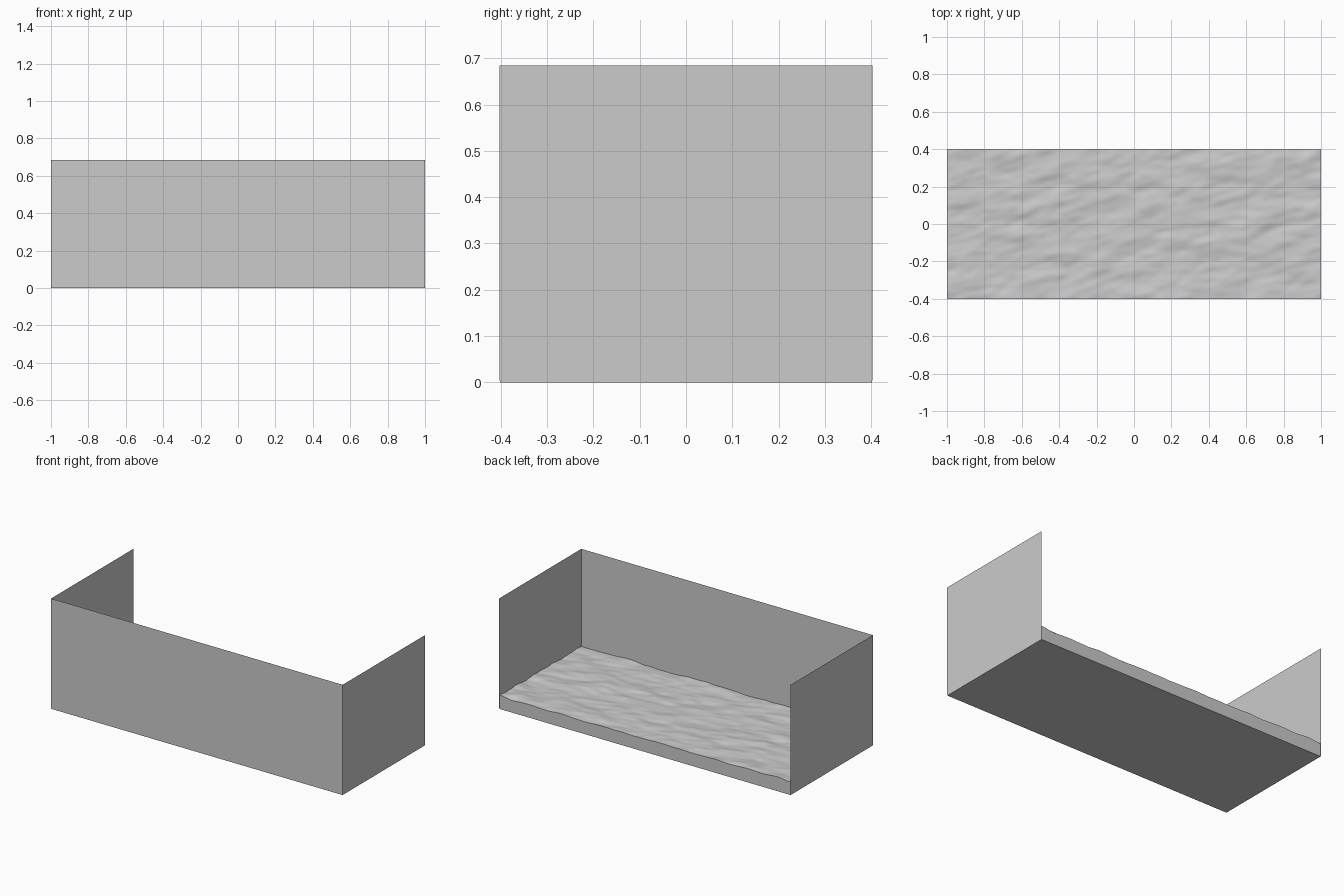
import bpy, bmesh
from mathutils import Vector, noise

if "Cube" in bpy.data.objects:
    bpy.data.objects.remove(bpy.data.objects["Cube"])

HX, HY = 1.0, 0.403       # half length and half depth
Z0, TOP = 0.004, 0.684    # wall bottom and top
LEVEL, AMP = 0.081, 0.009  # mean water level and ripple height


def finish(bm, name):
    mesh = bpy.data.meshes.new(name)
    bm.to_mesh(mesh)
    bm.free()
    obj = bpy.data.objects.new(name, mesh)
    bpy.context.collection.objects.link(obj)
    return obj


# Three-sided tank wall, open at the back and top
bm = bmesh.new()
path = [(-HX, HY), (-HX, -HY), (HX, -HY), (HX, HY)]
low = [bm.verts.new((x, y, Z0)) for x, y in path]
high = [bm.verts.new((x, y, TOP)) for x, y in path]
for i in range(3):
    bm.faces.new((low[i], low[i + 1], high[i + 1], high[i]))
finish(bm, "tank_walls")


# Ripple height: slanted, x-stretched noise in two octaves
def ripple(x, y):
    u, v = x * 5.5 + y * 2.5, y * 12 - x * 3.0
    h = noise.noise(Vector((u, v, 3.7)))
    h += 0.4 * noise.noise(Vector((u * 2.1, v * 2.1, 8.2)))
    return AMP * h


# Body of water: rippled top, straight skirt and flat underside
bm = bmesh.new()
ix, iy = HX - 0.0008, HY - 0.0008
bmesh.ops.create_grid(bm, x_segments=200, y_segments=80, size=1)
for v in bm.verts:
    x, y = v.co.x * ix, v.co.y * iy
    v.co = (x, y, LEVEL + ripple(x, y))
for f in bm.faces:
    f.smooth = True
rim = [e for e in bm.edges if e.is_boundary]
skirt = bmesh.ops.extrude_edge_only(bm, edges=rim)["geom"]
for v in skirt:
    if isinstance(v, bmesh.types.BMVert):
        v.co.z = 0.0
for f in skirt:
    if isinstance(f, bmesh.types.BMFace):
        f.smooth = False
corners = [bm.verts.new((x, y, 0)) for x, y in
           ((-ix, -iy), (-ix, iy), (ix, iy), (ix, -iy))]
bm.faces.new(corners)
bmesh.ops.remove_doubles(bm, verts=bm.verts[:], dist=1e-5)
bmesh.ops.recalc_face_normals(bm, faces=bm.faces[:])
water = finish(bm, "water")
bpy.context.view_layer.objects.active = water
water.select_set(True)
bpy.ops.object.shade_smooth_by_angle(angle=0.9)
